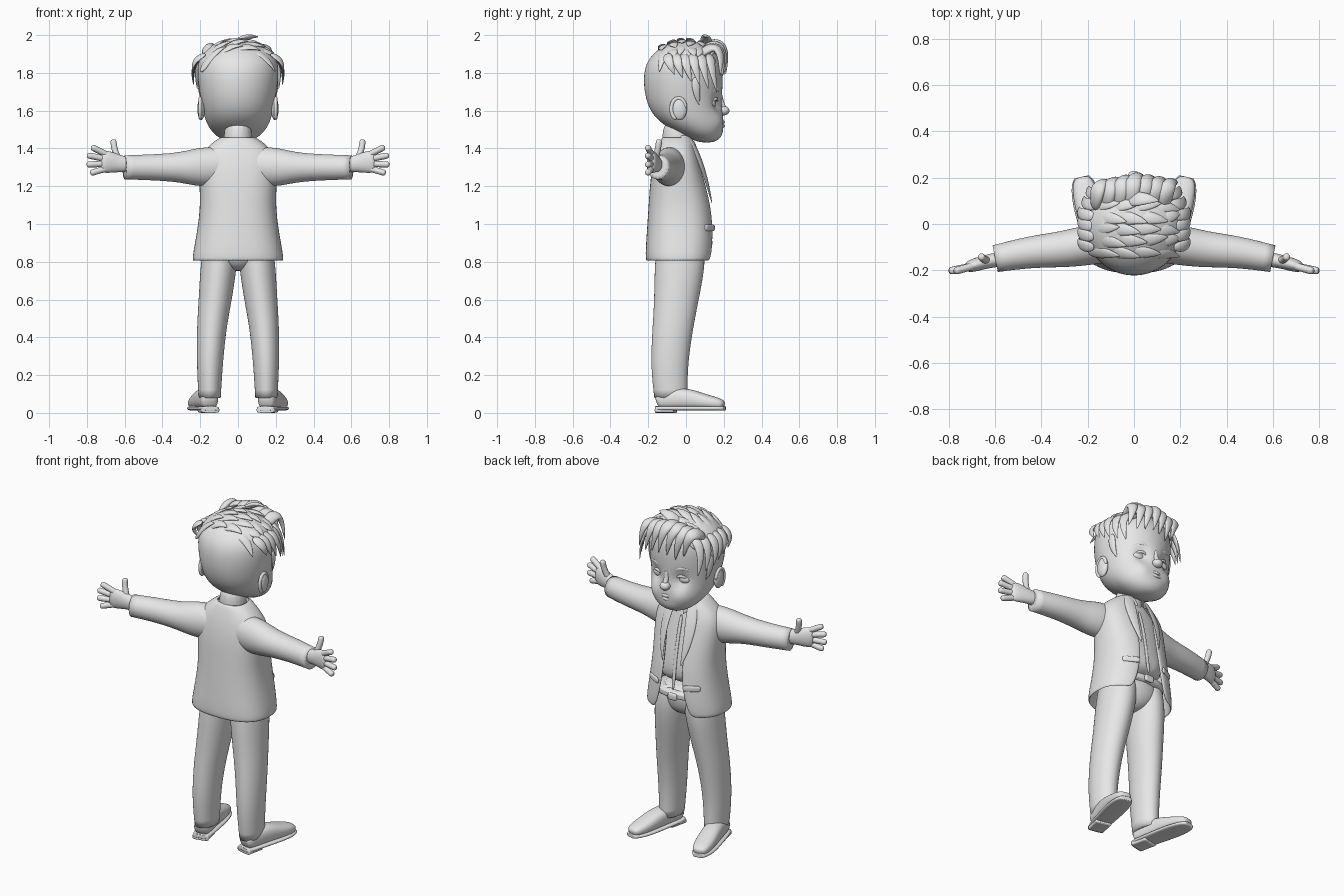
import bpy, bmesh, math, random
from mathutils import Vector

random.seed(4)
cube = bpy.data.objects.get("Cube")
if cube:
    bpy.data.objects.remove(cube)

grey = bpy.data.materials.new("plain_grey")
grey.use_nodes = True
grey.diffuse_color = (.8, .8, .8, 1)
grey.node_tree.nodes["Principled BSDF"].inputs["Base Color"].default_value = grey.diffuse_color

X, Y, Z = Vector((1, 0, 0)), Vector((0, 1, 0)), Vector((0, 0, 1))
SKULL = Vector((0, 0, 1.7))
SIDES = (("left", 1), ("right", -1))


def add_smoothing(ob):
    modifier = ob.modifiers.new("smooth", "SUBSURF")
    modifier.levels = modifier.render_levels = 2


def finish(name, bm):
    bmesh.ops.recalc_face_normals(bm, faces=bm.faces)
    for face in bm.faces:
        face.smooth = True
    mesh = bpy.data.meshes.new(name)
    bm.to_mesh(mesh)
    bm.free()
    mesh.materials.append(grey)
    ob = bpy.data.objects.new(name, mesh)
    bpy.context.collection.objects.link(ob)
    return ob


def power(value, exponent):
    return math.copysign(abs(value) ** exponent, value)


def sweep(name, sections, up, side=1, axis=None, n=16, square=1, gaps=None, crisp=False):
    """Skin oval sections (x, y, z, half width, half depth) along a path."""
    centres = [Vector((s[0] * side, s[1], s[2])) for s in sections]
    bm = bmesh.new()
    crease = bm.edges.layers.float.new("crease_edge")
    rings = []
    for i, centre in enumerate(centres):
        ahead = centres[min(i + 1, len(centres) - 1)] - centres[max(i - 1, 0)]
        along = axis or ahead.normalized()
        outward = centre - SKULL if up == "skull" else Vector((up[0] * side, up[1], up[2]))
        across = along.cross(outward).normalized()
        depth = across.cross(along).normalized()
        half_width, half_depth = sections[i][3:]
        gap = gaps[i] if gaps else 0
        ring = []
        for k in range(n):
            angle = gap + (math.tau - 2 * gap) * k / (n - 1 if gaps else n)
            ring.append(bm.verts.new(centre + across * half_width * power(math.sin(angle), square)
                                     + depth * half_depth * power(math.cos(angle), square)))
        rings.append(ring)
    for low, high in zip(rings, rings[1:]):
        for k in range(n - 1 if gaps else n):
            j = (k + 1) % n
            bm.faces.new((low[k], low[j], high[j], high[k]))
    if not gaps:
        for ring in (rings[0], rings[-1]):
            cap = bm.faces.new(ring)
            for edge in cap.edges:
                edge[crease] = float(crisp)
    ob = finish(name, bm)
    if not gaps:
        add_smoothing(ob)
    return ob


def column(name, rows, **options):
    """Upright form from rows of (z, back y, front y, half width)."""
    sections = [(0, (back + front) / 2, z, width, (front - back) / 2) for z, back, front, width in rows]
    return sweep(name, sections, Y, axis=Z, **options)


def ball(name, centre, size):
    bm = bmesh.new()
    bmesh.ops.create_uvsphere(bm, u_segments=24, v_segments=16, radius=1)
    for vert in bm.verts:
        vert.co = Vector(centre) + Vector(a * b for a, b in zip(vert.co, size))
    finish(name, bm)


def spindle(t):
    return .3 + .7 * math.sin(math.pi * t)


def blade(t):
    return max(.05, min(1, .5 + 2 * t) * math.sqrt(1 - t))


def even(t):
    return 1


def strip(name, start, bend, end, width, depth, up=Y, side=1, taper=spindle, square=1):
    """Small form along a bent path, with its width ruled by the taper."""
    start, bend, end = Vector(start), Vector(bend), Vector(end)
    sections = []
    for step in range(5):
        t = step / 4
        point = start.lerp(bend, t).lerp(bend.lerp(end, t), t)
        sections.append((*point, width * taper(t), depth * taper(t)))
    sweep(name, sections, up, side, n=8, square=square)


# Head with eye hollows and full cheeks
head = column("head", [
    (1.43, .07, .15, .05), (1.46, 0, .19, .11), (1.5, -.08, .2, .15), (1.56, -.17, .2, .18),
    (1.66, -.22, .19, .2), (1.8, -.23, .2, .22), (1.88, -.2, .18, .21),
    (1.94, -.13, .13, .15), (1.97, -.06, .06, .07)], n=24)
bpy.context.view_layer.objects.active = head
bpy.ops.object.modifier_apply(modifier="smooth")


def bump(point, x, z, radius):
    return math.exp(-((abs(point.x) - x) ** 2 + (point.z - z) ** 2) / radius ** 2)


for vert in head.data.vertices:
    if vert.co.y > 0:
        vert.co.y += .015 * bump(vert.co, .1, 1.54, .05) - .028 * bump(vert.co, .08, 1.64, .04)

# Face
ball("nose", (0, .2, 1.6), (.03, .03, .025))
strip("nose_bridge", (0, .18, 1.69), (0, .18, 1.64), (0, .21, 1.6), .016, .015, taper=even)
for lip, z in (("upper_lip", 1.54), ("lower_lip", 1.52)):
    strip(lip, (-.05, .17, z), (0, .23, z), (.05, .17, z), .01, .01)
for tag, side in SIDES:
    ball(tag + "_eye", (.08 * side, .138, 1.64), (.04, .02, .026))
    strip(tag + "_eyelid", (.04, .16, 1.64), (.08, .18, 1.69), (.12, .13, 1.64), .01, .008, side=side)
    strip(tag + "_eyebrow", (.03, .18, 1.69), (.09, .18, 1.74), (.14, .13, 1.69), .013, .008, side=side)
    ball(tag + "_ear", (.195 * side, -.035, 1.61), (.02, .04, .06))
    turns = [math.pi * step / 5 for step in range(8)]
    rim = [(.2, -.04 + .04 * math.cos(a), 1.61 + .06 * math.sin(a), .012, .01) for a in turns]
    sweep(tag + "_ear_rim", rim, X, side, n=8)


# Hair swept across the crown towards the left
def crown(x, y, lift):
    fall = max(0, 1 - (x * x + y * y) / .25 ** 2)
    return x, y, 1.735 + .225 * math.sqrt(fall) + lift


def lock(name, start, bend, end, width, thickness=.45):
    strip(name, start, bend, end, width, width * thickness, "skull", taper=blade)


for row in range(6):
    for col in range(4):
        x = -.2 + .09 * col + .03 * (row % 2)
        y = -.12 + .05 * row
        tip_y = y + random.uniform(-.03, .02)
        lock(f"crown_lock_{row}_{col}", crown(x, y, -.015), crown(x + .07, y, .03),
             crown(min(x + .14, .2), tip_y, .025), .04)

# Quiff rolling over the forehead
for i in range(7):
    x = -.17 + .05 * i
    back = .01 * abs(i - 3)
    lock(f"quiff_lock_{i}", (x, .06, 1.92 - back), (x + .01, .25 - back, 2.06 - back),
         (x + .06, .21 - back, 1.78 + random.uniform(-.02, .02)), .05, .6)
lock("tall_tuft", (-.03, .1, 1.94), (.04, .12, 2.01), (.11, .1, 1.99), .045)

# Locks over the temples
for tag, side in SIDES:
    for i in range(6):
        y = -.1 + .045 * i
        inset = .02 * max(0, i - 3)
        lock(f"{tag}_side_lock_{i}", ((.17 - inset) * side, y, 1.9), ((.26 - inset) * side, y, 1.87),
             ((.235 - inset) * side, y + .04, 1.79 - .02 * i), .036)
    lock(tag + "_sideburn", (.2 * side, .05, 1.78), (.21 * side, .05, 1.7), (.18 * side, .07, 1.63), .03)

# Neck, and a torso shared by the jacket and the shirt under it
column("neck", [(1.34, -.12, .02, .08), (1.44, -.13, .03, .075), (1.56, -.12, .05, .075)])
torso = [(.8, -.21, .14, .24), (.95, -.2, .145, .21), (1.1, -.19, .13, .19), (1.25, -.18, .09, .2),
         (1.35, -.16, .06, .2), (1.41, -.14, .04, .15), (1.46, -.12, .03, .08)]
column("shirt", [(z, back + .03, front - .02, width - .02) for z, back, front, width in torso[1:]], square=.8)
strip("shirt_placket", (0, .04, 1.37), (0, .1, 1.2), (0, .126, .93), .012, .006, taper=even)

# Open jacket
openings = [.22 + 2 * (row[0] - 1.1) ** 2 for row in torso]
jacket = column("jacket", torso, square=.8, n=24, gaps=openings)
cloth = jacket.modifiers.new("cloth", "SOLIDIFY")
cloth.thickness, cloth.offset = .018, 0
add_smoothing(jacket)

for tag, side in SIDES:
    strip(tag + "_lapel", (.06, .02, 1.46), (.11, .1, 1.3), (.06, .14, 1.1), .045, .012,
          (.35, 1, .3), side, blade)
    strip(tag + "_shirt_collar", (.08, -.03, 1.46), (.06, .05, 1.45), (.02, .06, 1.38), .035, .01,
          (.5, 1, .5), side, blade)
    strip(tag + "_pocket_flap", (.08, .15, .98), (.13, .13, .98), (.17, .1, .98), .018, .008,
          (.5, 1, 0), side, even, .5)

    # Sleeve
    sweep(tag + "_sleeve", [
        (.06, -.08, 1.31, .1, .08), (.2, -.09, 1.3, .11, .09), (.3, -.11, 1.3, .08, .08),
        (.45, -.12, 1.3, .07, .07), (.6, -.15, 1.3, .065, .06)], Y, side, crisp=True)

    # Hand with fanned fingers
    sweep(tag + "_palm", [
        (.56, -.15, 1.31, .04, .035), (.63, -.16, 1.32, .045, .03),
        (.7, -.18, 1.33, .065, .03), (.73, -.19, 1.33, .05, .02)], Y, side)
    for i, finger in enumerate(("index", "middle", "ring", "little")):
        root = Vector((.69, -.18, 1.365 - .023 * i))
        angle = .7 - .44 * i
        tip = Vector((.69 + .115 * math.cos(angle), -.205, 1.335 + .115 * math.sin(angle)))
        strip(f"{tag}_{finger}_finger", root, root.lerp(tip, .5), tip, .018, .018, Y, side, even)
    strip(tag + "_thumb", (.63, -.16, 1.34), (.66, -.15, 1.39), (.66, -.14, 1.45), .018, .018, Y, side, even)

    # Trouser leg
    sweep(tag + "_trouser_leg", [
        (.15, -.08, .08, .06, .09), (.15, -.09, .25, .07, .1), (.14, -.07, .45, .08, .11),
        (.12, -.05, .6, .09, .12), (.1, -.03, .8, .1, .14), (.09, -.03, .92, .09, .12)],
        Y, side, axis=Z, crisp=True)

    # Shoe turned outwards, with a sole and heel on the same path
    def along_foot(rows):
        return [(.145 + .22 * d, -.155 + .97 * d, (low + high) / 2, width, (high - low) / 2)
                for d, width, low, high in rows]

    upper = [(0, .04, .02, .09), (.03, .05, .02, .12), (.15, .055, .02, .14),
             (.26, .06, .02, .1), (.34, .05, .02, .08), (.37, .03, .02, .06)]
    sweep(tag + "_shoe", along_foot(upper), Z, side, square=.8)
    sole = [(d, width * 1.1, .012, .036) for d, width, low, high in upper]
    sweep(tag + "_sole", along_foot(sole), Z, side, square=.6, crisp=True)
    heel = [(d, .048, 0, .03) for d in (0, .05, .1)]
    sweep(tag + "_heel", along_foot(heel), Z, side, square=.4, crisp=True)

# Trouser seat, belt and buckle
column("trouser_seat", [(.75, -.1, .03, .05), (.79, -.15, .08, .13), (.84, -.17, .1, .19),
                        (.95, -.16, .11, .17)])
column("belt", [(z, -.17, .128, .18) for z in (.89, .92)], square=.8, crisp=True)
strip("belt_buckle", (-.03, .13, .9), (0, .13, .9), (.03, .13, .9), .022, .01, taper=even, square=.5)
